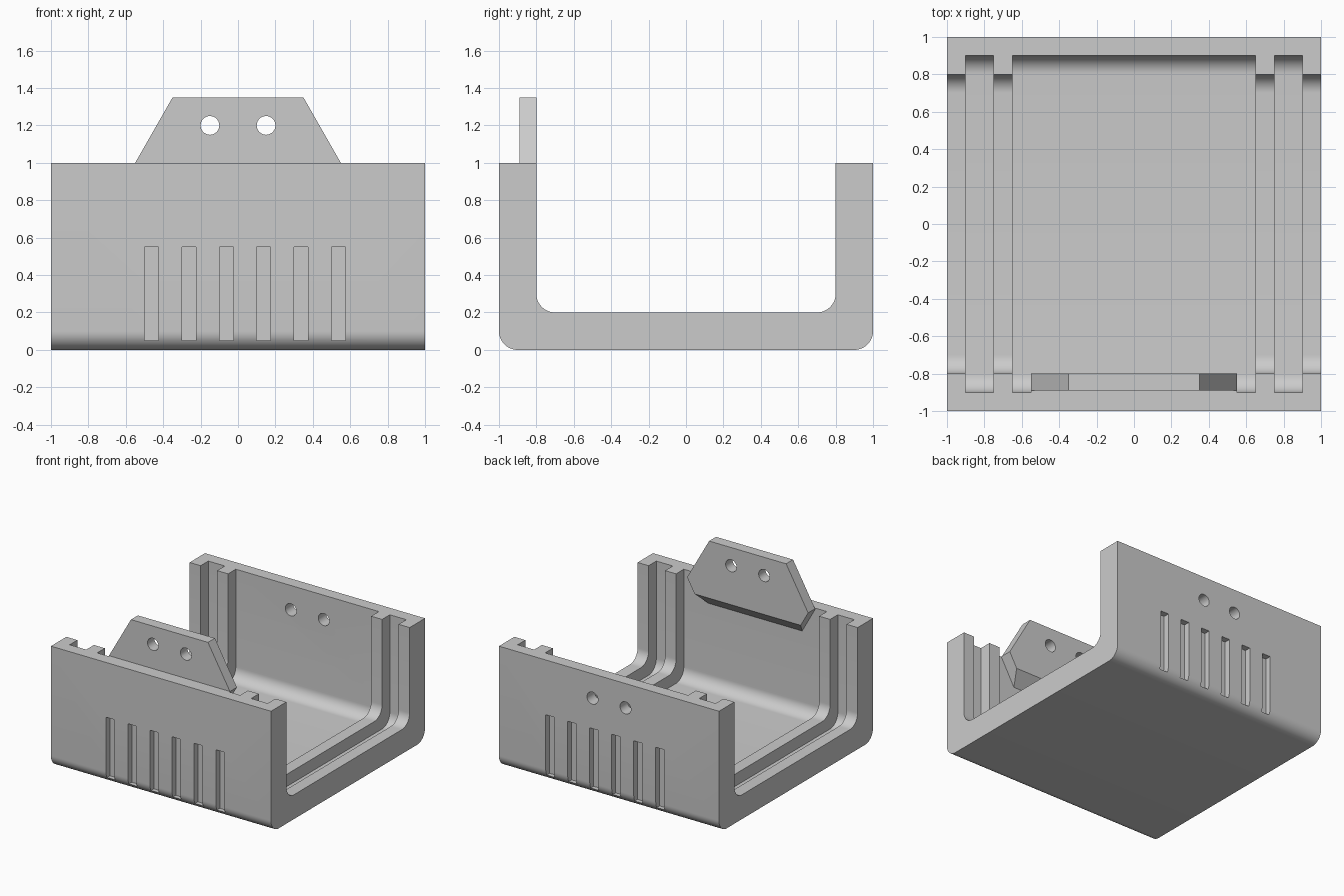
import bpy, bmesh, math

if "Cube" in bpy.data.objects:
    bpy.data.objects.remove(bpy.data.objects["Cube"], do_unlink=True)

grey = bpy.data.materials.new("plain_grey")
grey.use_nodes = True
GREY = (0.6, 0.6, 0.6, 1)
grey.diffuse_color = GREY
grey.node_tree.nodes["Principled BSDF"].inputs["Base Color"].default_value = GREY


def prism(name, outline, axis, start, end):
    """Extrude a flat outline of (across, z) points along x or y."""
    bm = bmesh.new()
    place = (lambda p, d: (d, p[0], p[1])) if axis == "x" else (lambda p, d: (p[0], d, p[1]))
    near = [bm.verts.new(place(p, start)) for p in outline]
    far = [bm.verts.new(place(p, end)) for p in outline]
    bm.faces.new(near)
    bm.faces.new(far[::-1])
    n = len(outline)
    for i in range(n):
        j = (i + 1) % n
        bm.faces.new((near[j], near[i], far[i], far[j]))
    bmesh.ops.recalc_face_normals(bm, faces=bm.faces)
    mesh = bpy.data.meshes.new(name)
    bm.to_mesh(mesh)
    bm.free()
    mesh.materials.append(grey)
    obj = bpy.data.objects.new(name, mesh)
    bpy.context.collection.objects.link(obj)
    return obj


def arc(cx, cz, r, first, last, steps):
    angles = [math.radians(first + (last - first) * i / steps) for i in range(steps + 1)]
    return [(cx + r * math.cos(a), cz + r * math.sin(a)) for a in angles]


def trough(half, floor, top, r=0.1):
    """Block outline with both lower corners rounded."""
    return ([(half, top)] + arc(half - r, floor + r, r, 0, -90, 12)
            + arc(r - half, floor + r, r, -90, -180, 12) + [(-half, top)])


def box(x0, x1, z0, z1):
    return [(x0, z0), (x1, z0), (x1, z1), (x0, z1)]


def cut(target, cutter):
    cutter.hide_render = True
    mod = target.modifiers.new("cut", "BOOLEAN")
    mod.operation, mod.solver, mod.object = "DIFFERENCE", "EXACT", cutter
    bpy.context.view_layer.objects.active = target
    bpy.ops.object.modifier_apply(modifier=mod.name)
    bpy.data.objects.remove(cutter, do_unlink=True)


def drill(target, z, y0, y1):
    for x in (-0.15, 0.15):
        cut(target, prism("hole_cutter", arc(x, z, 0.05, 0, 348.75, 31), "y", y0, y1))


def finish(obj):
    bpy.ops.object.select_all(action="DESELECT")
    obj.select_set(True)
    bpy.context.view_layer.objects.active = obj
    bpy.ops.object.shade_smooth_by_angle(angle=math.radians(30))


# Open channel with end lips, grooves and inner ribs
tray = prism("channel_tray", trough(1, 0, 1), "x", -1, 1)
cut(tray, prism("channel_cutter", trough(0.8, 0.2, 1.3), "x", -1.2, 1.2))
for x0, x1 in ((-0.9, -0.75), (-0.65, 0.65), (0.75, 0.9)):
    cut(tray, prism("groove_cutter", trough(0.9, 0.1, 1.2), "x", x0, x1))

# Shallow slots on the front and back walls
for i in range(6):
    x = -0.5 + 0.2 * i
    for y0, y1 in ((-1.2, -0.95), (0.95, 1.2)):
        cut(tray, prism("slot_cutter", box(x, x + 0.075, 0.05, 0.55), "y", y0, y1))

# Screw holes through the back wall
drill(tray, 0.8, 0.85, 1.2)
finish(tray)

# Mounting tab inside the front wall, with a sloped underside
right_side = [(0.426, 0.78), (0.55, 1), (0.35, 1.35)]
tab = prism("mounting_tab", right_side + [(-x, z) for x, z in right_side[::-1]], "y", -0.91, -0.8)
cut(tab, prism("underside_cutter", [(-0.93, 0.75), (-0.7, 0.98), (-0.7, 0.6), (-0.93, 0.6)], "x", -1, 1))
cut(tab, prism("setback_cutter", [(-1, 1), (-0.89, 1), (-0.89, 1.5), (-1, 1.5)], "x", -1, 1))
drill(tab, 1.2, -1, -0.7)
finish(tab)
